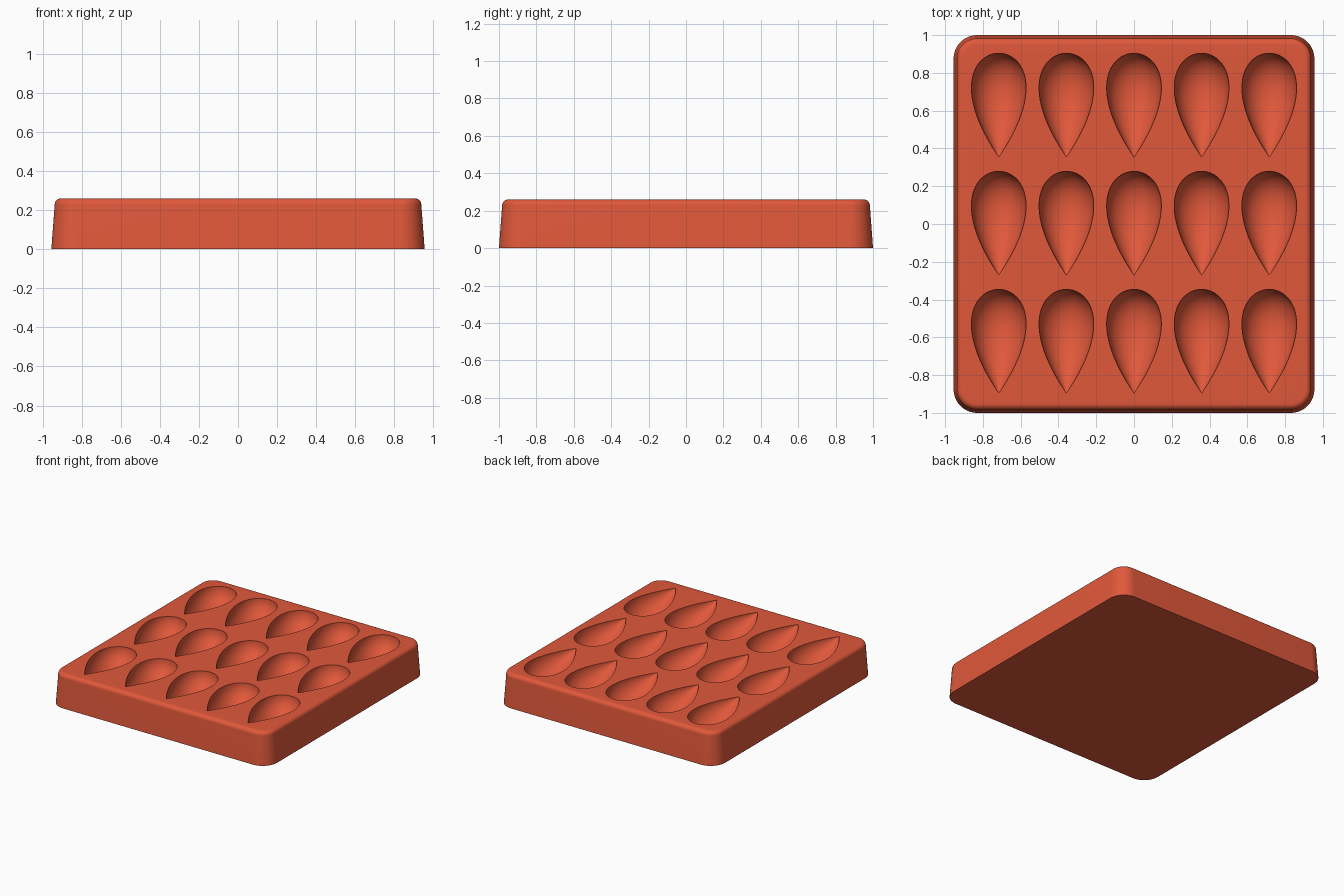
import bpy
import bmesh
from math import sin, cos, pi, radians

cube = bpy.data.objects.get("Cube")
if cube:
    bpy.data.objects.remove(cube)

HALF_X, HALF_Y, HEIGHT = 0.955, 1.0, 0.26
CORNER, DRAFT, FILLET = 0.125, 0.017, 0.032
DROP_LENGTH, DROP_RADIUS = 0.55, 0.145
PITCH_X, PITCH_Y = 0.358, 0.625

terracotta = bpy.data.materials.new("terracotta_red")
terracotta.use_nodes = True
colour = (0.75, 0.098, 0.043, 1)
terracotta.diffuse_color = colour
terracotta.node_tree.nodes["Principled BSDF"].inputs["Base Color"].default_value = colour


def make_object(name, bm):
    bmesh.ops.recalc_face_normals(bm, faces=bm.faces)
    mesh = bpy.data.meshes.new(name)
    bm.to_mesh(mesh)
    bm.free()
    mesh.materials.append(terracotta)
    obj = bpy.data.objects.new(name, mesh)
    bpy.context.collection.objects.link(obj)
    return obj


def bridge(bm, a, b):
    n = len(a)
    for i in range(n):
        bm.faces.new((a[i], a[(i + 1) % n], b[(i + 1) % n], b[i]))


def rounded_ring(bm, inset, z, steps=12):
    """Rounded rectangle whose corner arcs keep the same centres."""
    r = CORNER - inset
    ring = []
    for q, (sx, sy) in enumerate(((1, 1), (-1, 1), (-1, -1), (1, -1))):
        for i in range(steps + 1):
            a = (q + i / steps) * pi / 2
            ring.append(bm.verts.new((sx * (HALF_X - CORNER) + r * cos(a),
                                      sy * (HALF_Y - CORNER) + r * sin(a), z)))
    return ring


def add_drop(bm, cx, cy, z, rings=32, sides=48):
    """Teardrop turned about a level axis, with its point towards the front."""
    def spin(t):
        r = DROP_RADIUS / 0.77 * sin(t) * sin(t / 2)
        y = cy - DROP_LENGTH / 2 * cos(t)
        angles = [(k + 0.5) * 2 * pi / sides for k in range(sides)]
        return [bm.verts.new((cx + r * cos(a), y, z + r * sin(a))) for a in angles]

    loops = [spin(pi * i / rings) for i in range(1, rings)]
    for a, b in zip(loops, loops[1:]):
        bridge(bm, a, b)
    for loop, side in ((loops[0], -1), (loops[-1], 1)):
        pole = bm.verts.new((cx, cy + side * DROP_LENGTH / 2, z))
        for i in range(sides):
            bm.faces.new((loop[i], loop[(i + 1) % sides], pole))


# Tray block: drafted walls and a filleted top edge
bm = bmesh.new()
levels = [(0, 0)]
for i in range(9):
    a = i / 8 * pi / 2
    levels.append((DRAFT + FILLET * (1 - cos(a)), HEIGHT - FILLET * (1 - sin(a))))
rings = [rounded_ring(bm, inset, z) for inset, z in levels]
for a, b in zip(rings, rings[1:]):
    bridge(bm, a, b)
bm.faces.new(rings[0])
bm.faces.new(rings[-1])
tray = make_object("mould_tray", bm)

# Grid of teardrop cutters
bm = bmesh.new()
for col in range(-2, 3):
    for row in range(-1, 2):
        add_drop(bm, col * PITCH_X, row * PITCH_Y + 0.004, HEIGHT)
cutter = make_object("cavity_cutter", bm)
cutter.hide_render = True

# Carve the cavities
carve = tray.modifiers.new("cavities", 'BOOLEAN')
carve.operation = 'DIFFERENCE'
carve.solver = 'EXACT'
carve.object = cutter
bpy.ops.object.select_all(action='DESELECT')
tray.select_set(True)
bpy.context.view_layer.objects.active = tray
bpy.ops.object.modifier_apply(modifier=carve.name)
bpy.data.objects.remove(cutter)

# Smooth the curved walls, keep the cavity rims crisp
bpy.ops.object.shade_smooth_by_angle(angle=radians(30))
